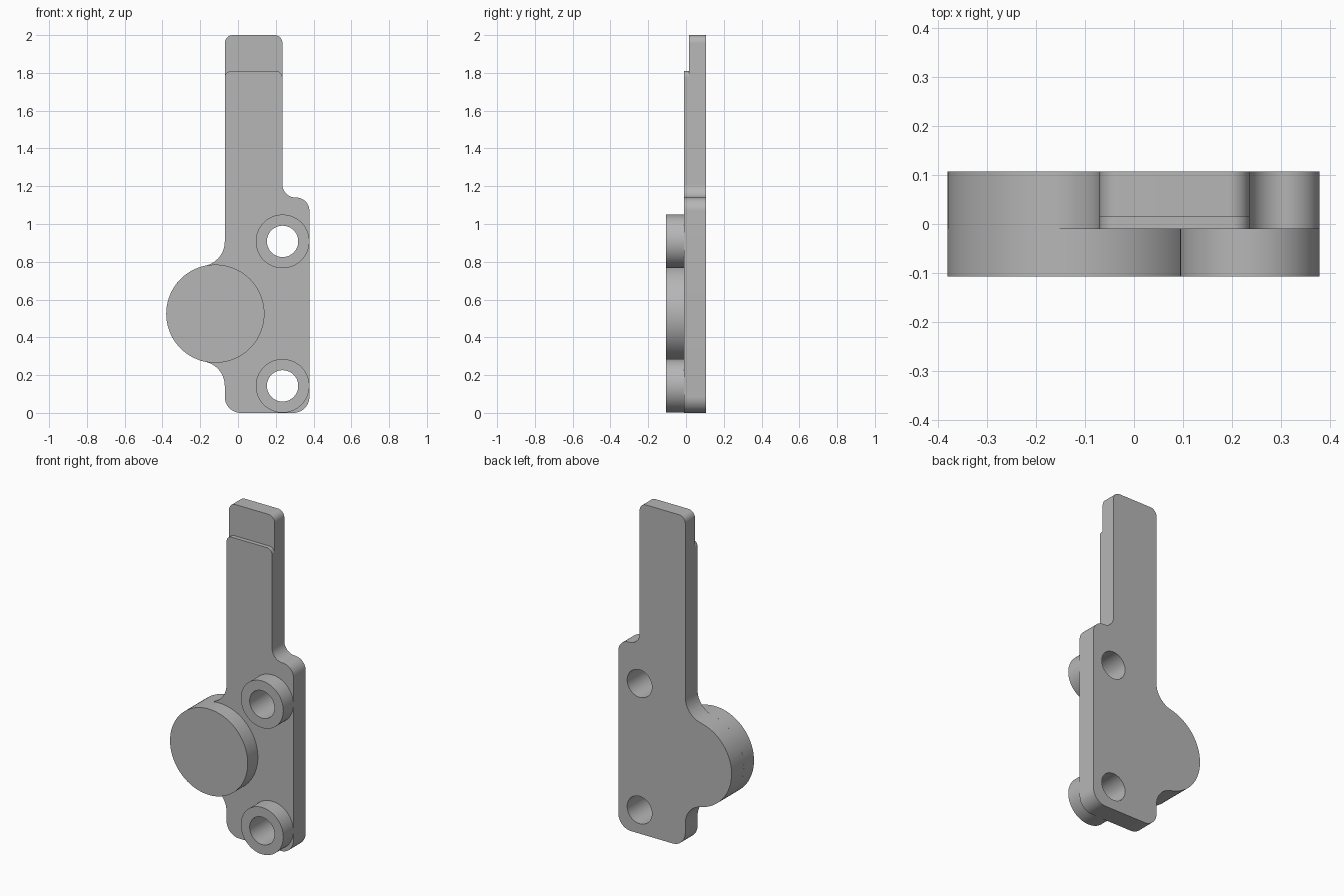
import bpy
from math import sin, cos, radians, pi, sqrt, atan2, degrees

cube = bpy.data.objects.get("Cube")
if cube:
    bpy.data.objects.remove(cube)

grey = bpy.data.materials.new("plain_grey")
grey.use_nodes = True
grey.diffuse_color = (0.47, 0.47, 0.47, 1)
grey.node_tree.nodes["Principled BSDF"].inputs["Base Color"].default_value = grey.diffuse_color

# Main dimensions, in x and z, and layer depths in y
LEFT, RIGHT, ARM_RIGHT = -0.07, 0.378, 0.235
SHOULDER, STEP, TOP = 1.14, 1.81, 2.0
FRONT, PLATE_FRONT, TIP_FRONT, BACK = -0.107, -0.01, 0.015, 0.107
DISC_X, DISC_Z, DISC_R = -0.12, 0.525, 0.26
HOLES = {"lower": (0.236, 0.143), "upper": (0.236, 0.908)}
HOLE_R, BOSS_R = 0.083, 0.142


def arc(x, z, r, start, end, steps=14):
    angles = [radians(start + (end - start) * i / steps) for i in range(steps + 1)]
    return [(x + r * cos(a), z + r * sin(a)) for a in angles]


def circle(x, z, r, steps=72):
    return arc(x, z, r, 0, 360, steps)[:-1]


def slab(name, loops, y0, y1):
    """Extrude closed x-z loops from y0 to y1; inner loops become holes."""
    curve = bpy.data.curves.new(name, "CURVE")
    curve.dimensions = "2D"
    curve.fill_mode = "BOTH"
    curve.extrude = (y1 - y0) / 2
    for loop in loops:
        spline = curve.splines.new("POLY")
        spline.points.add(len(loop) - 1)
        for point, (x, z) in zip(spline.points, loop):
            point.co = (x, z, 0, 1)
        spline.use_cyclic_u = True
    obj = bpy.data.objects.new(name, curve)
    bpy.context.collection.objects.link(obj)
    obj.location.y = (y0 + y1) / 2
    obj.rotation_euler.x = pi / 2
    bpy.ops.object.select_all(action="DESELECT")
    obj.select_set(True)
    bpy.context.view_layer.objects.active = obj
    bpy.ops.object.convert(target="MESH")
    obj = bpy.context.object
    obj.name = name
    # Weld caps to walls
    bpy.ops.object.mode_set(mode="EDIT")
    bpy.ops.mesh.select_all(action="SELECT")
    bpy.ops.mesh.remove_doubles(threshold=0.0001)
    bpy.ops.mesh.normals_make_consistent(inside=False)
    bpy.ops.object.mode_set(mode="OBJECT")
    obj.data.materials.clear()
    obj.data.materials.append(grey)
    bpy.ops.object.shade_smooth_by_angle(angle=radians(30))
    return obj


def outline(top, r_top):
    """Plate silhouette with an arm ending at the given height."""
    r, s, f = 0.085, 0.07, 0.13
    fx = LEFT - f
    dz = sqrt((DISC_R + f) ** 2 - (fx - DISC_X) ** 2)
    a = degrees(atan2(dz, DISC_X - fx))
    return (arc(LEFT + r, r, r, 180, 270)
            + arc(RIGHT - r, r, r, 270, 360)
            + arc(RIGHT - s, SHOULDER - s, s, 0, 90)
            + arc(ARM_RIGHT + s, SHOULDER + s, s, 270, 180)
            + arc(ARM_RIGHT - r_top, top - r_top, r_top, 0, 90)
            + arc(LEFT + r_top, top - r_top, r_top, 90, 180)
            + arc(fx, DISC_Z + dz, f, 0, -a)
            + arc(DISC_X, DISC_Z, DISC_R, 180 - a, 180 + a, 32)
            + arc(fx, DISC_Z - dz, f, a, 0))


# Stepped plate: the back layer reaches the tip, the front layer stops at the step
holes = [circle(x, z, HOLE_R) for x, z in HOLES.values()]
slab("back_plate", [outline(TOP, 0.042)] + holes, TIP_FRONT, BACK)
slab("front_plate", [outline(STEP, 0.035)] + holes, PLATE_FRONT, TIP_FRONT)

# Raised round pad
slab("round_pad", [circle(DISC_X, DISC_Z, DISC_R, 96)], FRONT, PLATE_FRONT)

# Raised collars around the screw holes
for side, (x, z) in HOLES.items():
    slab(side + "_collar", [circle(x, z, BOSS_R), circle(x, z, HOLE_R)], FRONT, PLATE_FRONT)
